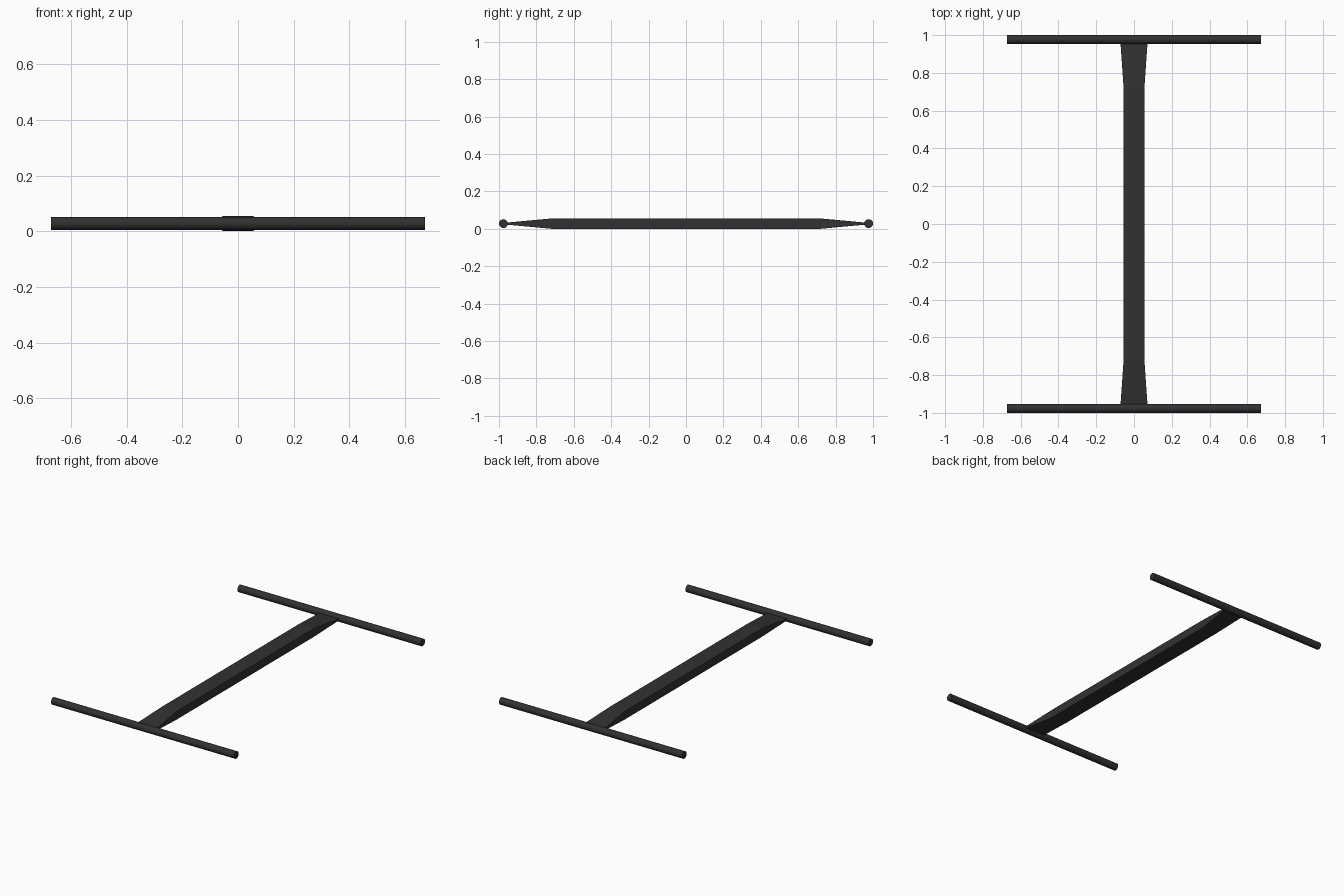
import bpy, bmesh, math
from mathutils import Matrix

if "Cube" in bpy.data.objects:
    bpy.data.objects.remove(bpy.data.objects["Cube"])

mat = bpy.data.materials.new("dark grey")
mat.diffuse_color = (0.031, 0.031, 0.031, 1)
mat.use_nodes = True
mat.node_tree.nodes["Principled BSDF"].inputs["Base Color"].default_value = mat.diffuse_color

ZC = 0.028


def add_object(name, bm):
    bmesh.ops.recalc_face_normals(bm, faces=bm.faces)
    mesh = bpy.data.meshes.new(name)
    bm.to_mesh(mesh)
    bm.free()
    mesh.materials.append(mat)
    obj = bpy.data.objects.new(name, mesh)
    bpy.context.collection.objects.link(obj)
    return obj


# Centre beam: rectangular sections, flared wide and thinned at both ends
sections = [(0.965, 0.072, 0.005), (0.72, 0.055, 0.0275)]  # y, half width, half height
sections = [(-y, w, h) for y, w, h in sections] + sections[::-1]
bm = bmesh.new()
rings = [[bm.verts.new((sx * w, y, ZC + sz * h))
          for sx, sz in ((-1, -1), (1, -1), (1, 1), (-1, 1))]
         for y, w, h in sections]
for a, b in zip(rings, rings[1:]):
    for i in range(4):
        j = (i + 1) % 4
        bm.faces.new((a[i], a[j], b[j], b[i]))
bm.faces.new(rings[0])
bm.faces.new(rings[-1])
add_object("centre_beam", bm)

# Round cross bars at the two ends
for name, side in (("front_bar", -1), ("back_bar", 1)):
    bm = bmesh.new()
    bmesh.ops.create_cone(bm, cap_ends=True, segments=24, radius1=0.0235,
                          radius2=0.0235, depth=1.344,
                          matrix=Matrix.Translation((0, side * 0.9765, ZC))
                          @ Matrix.Rotation(math.pi / 2, 4, 'Y'))
    bar = add_object(name, bm)
    bpy.context.view_layer.objects.active = bar
    bpy.ops.object.select_all(action='DESELECT')
    bar.select_set(True)
    bpy.ops.object.shade_smooth_by_angle(angle=math.radians(35))
